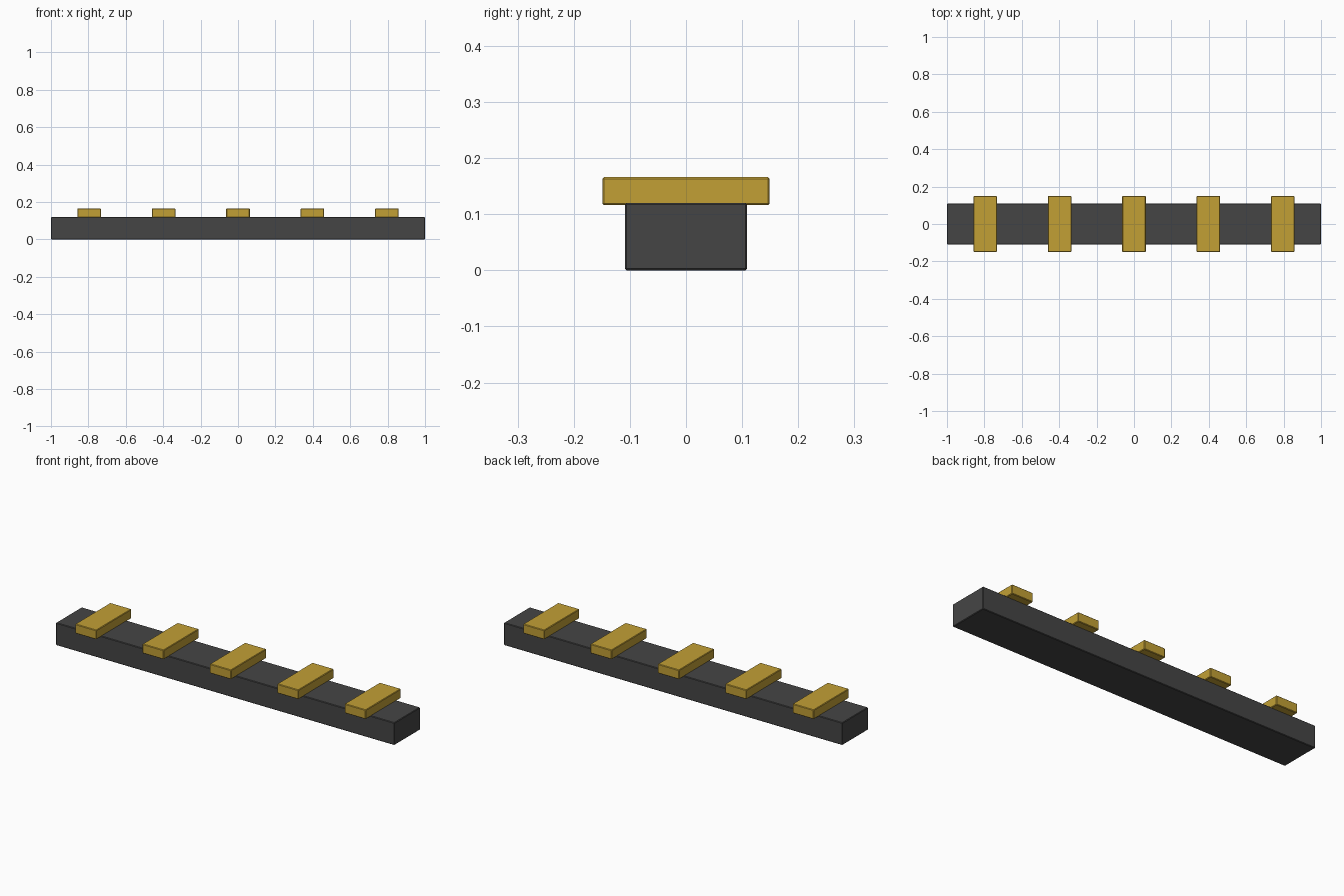
import bpy

cube = bpy.data.objects.get("Cube")
if cube:
    bpy.data.objects.remove(cube, do_unlink=True)


def make_material(name, color, roughness):
    mat = bpy.data.materials.new(name)
    mat.use_nodes = True
    mat.diffuse_color = color
    bsdf = mat.node_tree.nodes["Principled BSDF"]
    bsdf.inputs["Base Color"].default_value = color
    bsdf.inputs["Roughness"].default_value = roughness
    return mat


def beveled_box(name, size, center, mat, bevel):
    bpy.ops.mesh.primitive_cube_add(size=1, location=center)
    obj = bpy.context.object
    obj.name = name
    obj.scale = size
    bpy.ops.object.transform_apply(location=False, rotation=False, scale=True)
    obj.data.materials.append(mat)
    mod = obj.modifiers.new("edge_bevel", 'BEVEL')
    mod.width = bevel
    mod.segments = 1
    return obj


charcoal = make_material("charcoal", (0.06, 0.06, 0.06, 1), 0.6)
gold = make_material("gold", (0.54, 0.35, 0.036, 1), 0.4)

# Long rail
beveled_box("rail", (2.0, 0.218, 0.12), (0, 0, 0.06), charcoal, 0.003)

# Evenly spaced crosswise bars, sunk slightly into the rail
for i in range(5):
    x = (i - 2) * 0.398
    beveled_box(f"cross_bar_{i + 1}", (0.126, 0.298, 0.05), (x, 0, 0.141), gold, 0.003)
